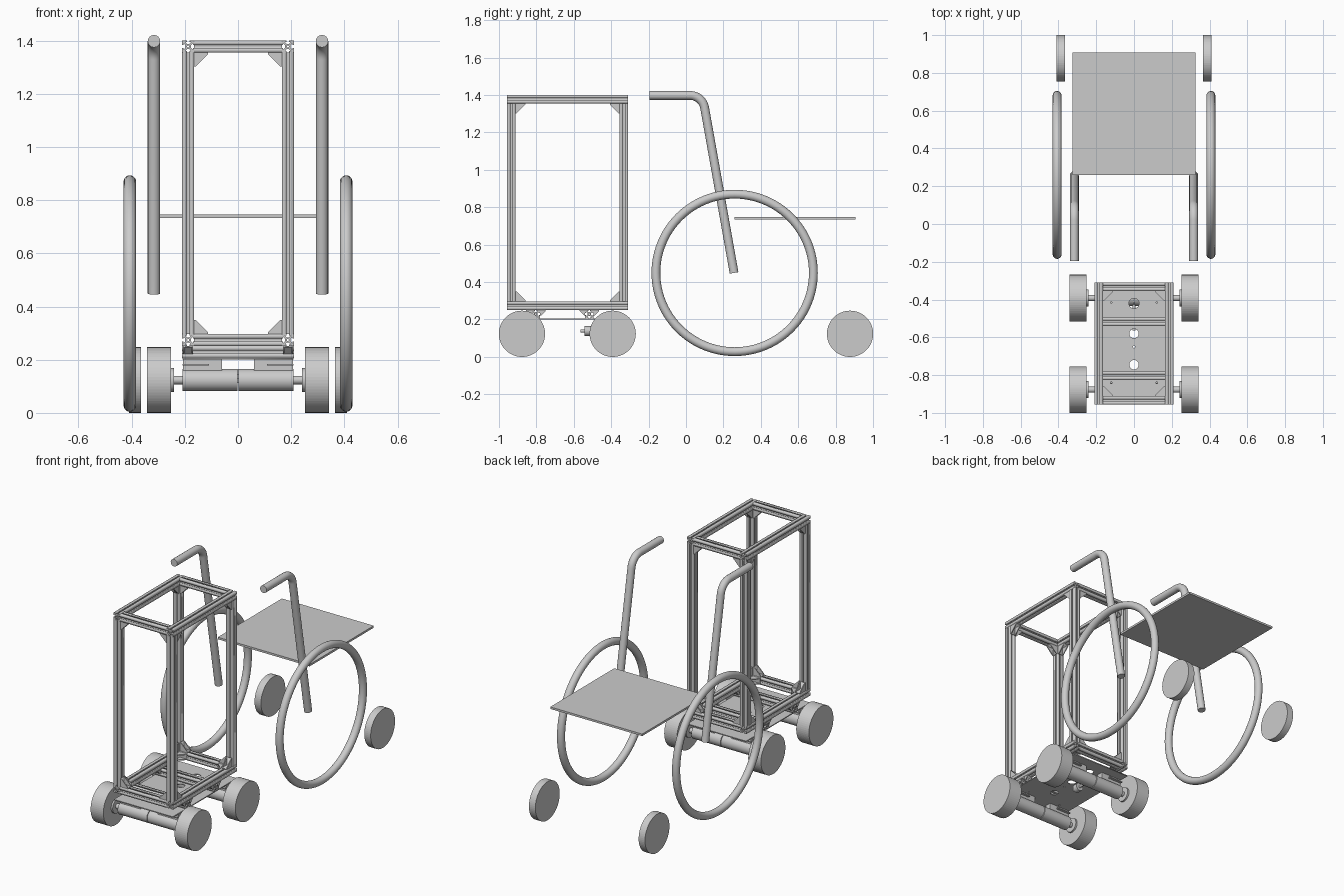
import bpy, bmesh
from math import pi, sin, cos, radians, tan
from mathutils import Matrix, Vector

if "Cube" in bpy.data.objects:
    bpy.data.objects.remove(bpy.data.objects["Cube"])

ROT = {'X': Matrix.Rotation(pi / 2, 4, 'Y'), 'Y': Matrix.Rotation(pi / 2, 4, 'X'), 'Z': Matrix.Identity(4)}


def add(name, mesh, matrix=Matrix.Identity(4), smooth=False):
    ob = bpy.data.objects.new(name, mesh)
    bpy.context.collection.objects.link(ob)
    ob.matrix_world = matrix
    if smooth:
        bpy.ops.object.select_all(action='DESELECT')
        ob.select_set(True)
        bpy.context.view_layer.objects.active = ob
        bpy.ops.object.shade_smooth_by_angle(angle=radians(35))
    return ob


def curve_mesh(name, loops, dims='2D', extrude=0, bevel=0):
    """Mesh from poly splines: filled and extruded outlines, or a round tube."""
    cu = bpy.data.curves.new(name, 'CURVE')
    cu.dimensions = dims
    cu.extrude, cu.bevel_depth, cu.bevel_resolution = extrude, bevel, 6
    cu.fill_mode = 'BOTH' if dims == '2D' else 'FULL'
    cu.use_fill_caps = True
    for pts in loops:
        sp = cu.splines.new('POLY')
        sp.points.add(len(pts) - 1)
        for p, co in zip(sp.points, pts):
            p.co = (*co, 1) if len(co) == 3 else (*co, 0, 1)
        sp.use_cyclic_u = dims == '2D'
    ob = bpy.data.objects.new(name, cu)
    bpy.context.collection.objects.link(ob)
    me = bpy.data.meshes.new_from_object(ob.evaluated_get(bpy.context.evaluated_depsgraph_get()))
    bpy.data.objects.remove(ob)
    return me


def box(name, x, y, z):
    bm = bmesh.new()
    bmesh.ops.create_cube(bm, size=1)
    me = bpy.data.meshes.new(name)
    bm.to_mesh(me)
    bm.free()
    lo, hi = Vector((x[0], y[0], z[0])), Vector((x[1], y[1], z[1]))
    me.transform(Matrix.Translation((lo + hi) / 2) @ Matrix.Diagonal((*(hi - lo), 1)))
    return add(name, me)


def cyl(name, loc, r, length, axis='X', seg=64, smooth=False):
    bm = bmesh.new()
    bmesh.ops.create_cone(bm, cap_ends=True, segments=seg, radius1=r, radius2=r, depth=length)
    me = bpy.data.meshes.new(name)
    bm.to_mesh(me)
    bm.free()
    return add(name, me, Matrix.Translation(loc) @ ROT[axis], smooth)


def circle(x, y, r, n=24):
    return [(x + r * cos(2 * pi * i / n), y + r * sin(2 * pi * i / n)) for i in range(n)]


# T-slot extrusion section: one side repeated four times, with a core bore
H = 0.0225
side = [(H, -H), (H, -.005), (H - .005, -.005), (H - .005, -.011), (H - .0125, -.005),
        (H - .0125, .005), (H - .005, .011), (H - .005, .005), (H, .005)]
section = []
for k in range(4):
    c, s = (1, 0, -1, 0)[k], (0, 1, 0, -1)[k]
    section += [(x * c - y * s, x * s + y * c) for x, y in side]


def beam(name, loc, axis, length):
    me = curve_mesh(name, [section, circle(0, 0, .004, 12)], extrude=length / 2)
    return add(name, me, Matrix.Translation(loc) @ ROT[axis])


# Cart frame
X, Y0, Y1, Z0, Z1 = 0.1875, -0.934, -0.332, 0.274, 1.378
YM = (Y0 + Y1) / 2
for label, z in (("bottom", Z0), ("top", Z1)):
    for sx in (-1, 1):
        beam(label + "_side_rail", (sx * X, YM, z), 'Y', Y1 - Y0 + 2 * H)
    for y in (Y0, Y1):
        beam(label + "_cross_rail", (0, y, z), 'X', 2 * (X - H))
for sx in (-1, 1):
    for y in (Y0, Y1):
        beam("frame_post", (sx * X, y, (Z0 + Z1) / 2), 'Z', Z1 - Z0 - 2 * H)
for y in (-0.803, -0.517):
    beam("under_rail", (0, y, Z0 - 2 * H), 'X', 2 * (X + H))


# Corner brackets: two legs and two triangular webs
def bracket_meshes(size):
    tri = [(0, 0), (size, 0), (size, .006), (.006, size), (0, size)]
    web = curve_mesh("bracket_web", [tri], extrude=.003)
    ell = [(0, 0), (size, 0), (size, .005), (.005, .005), (.005, size), (0, size)]
    return web, curve_mesh("bracket_legs", [ell], extrude=.018)


BIG, SMALL = bracket_meshes(.053), bracket_meshes(.03)


def bracket(p, u, v, kind=BIG):
    u, v = Vector(u), Vector(v)
    w = u.cross(v)
    m = Matrix.Translation(p) @ Matrix((u, v, w)).transposed().to_4x4()
    add("bracket_legs", kind[1], m)
    for o in (-.016, .016):
        add("bracket_web", kind[0], m @ Matrix.Translation((0, 0, o)))


for sx in (-1, 1):
    for y, sy in ((Y0, 1), (Y1, -1)):
        for z, sz in ((Z0, 1), (Z1, -1)):
            bracket((sx * (X - H), y, z + sz * H), (-sx, 0, 0), (0, 0, sz))
            bracket((sx * X, y + sy * H, z + sz * H), (0, sy, 0), (0, 0, sz))
        bracket((sx * (X - H), y + sy * H, Z0), (-sx, 0, 0), (0, sy, 0))
    for y in (-0.803, -0.517):
        for sy in (-1, 1):
            bracket((sx * X, y + sy * H, Z0 - H), (0, sy, 0), (0, 0, -1), SMALL)

# Base plate with holes
outline = [(-.208, Y0 - H), (.208, Y0 - H), (.208, Y1 + H), (-.208, Y1 + H)]
holes = [circle(0, -.58, .025), circle(0, -.745, .025), circle(0, -.42, .027), circle(0, -.65, .006, 12)]
holes += [circle(sx * .12, y, .005, 12) for sx in (-1, 1) for y in (-.415, -.84)]
add("base_plate", curve_mesh("base_plate", [outline] + holes, extrude=.003),
    Matrix.Translation((0, 0, .203)))

# Drive axles: paired motor tubes, hubs, wheels
AZ = 0.1235
for y in (-0.877, -0.392):
    for sx in (-1, 1):
        cyl("motor_tube", (sx * .105, y, AZ), .042, .206, seg=48, smooth=True)
        cyl("axle_shaft", (sx * .227, y, AZ), .016, .05, seg=32, smooth=True)
        cyl("hub_flange", (sx * .247, y, AZ), .045, .012, seg=48, smooth=True)
        cyl("cart_wheel", (sx * .297, y, AZ), AZ, .09)
        box("motor_foot", sorted((sx * .11, sx * .208)), (y - .035, y + .035), (.178, .184))
        box("motor_mount", sorted((sx * .06, sx * .207)), (y - .02, y + .02), (.155, .2))

# Rear axle pivot
cyl("pivot_housing", (0, -.525, .138), .026, .035, 'Y', 32, True)
cyl("pivot_rod", (0, -.49, .138), .008, .15, 'Y', 24, True)

# Chair: seat, hand wheels, casters, push handles
box("seat", (-.325, .325), (.26, .907), (.734, .747))

top, low = Vector((.088, 1.398)), Vector((.257, .449))
R = 0.08
tang = R * tan(radians(40))
path = [(-.195, top.y)]
for i in range(13):
    a = radians(80 * i / 12)
    path.append((top.x - tang + R * sin(a), top.y - R + R * cos(a)))
path.append(tuple(low))
for sx in (-1, 1):
    pts = [(sx * .316, y, z) for y, z in path]
    add("push_handle", curve_mesh("push_handle", [pts], '3D', bevel=.0235), smooth=True)
    bpy.ops.mesh.primitive_torus_add(major_radius=.421, minor_radius=.0235, major_segments=96,
                                     minor_segments=20, location=(sx * .407, .26, .449),
                                     rotation=(0, pi / 2, 0))
    ring = bpy.context.object
    ring.name = "chair_wheel"
    bpy.ops.object.shade_smooth_by_angle(angle=radians(35))
    cyl("caster_wheel", (sx * .388, .877, AZ), AZ, .045)
